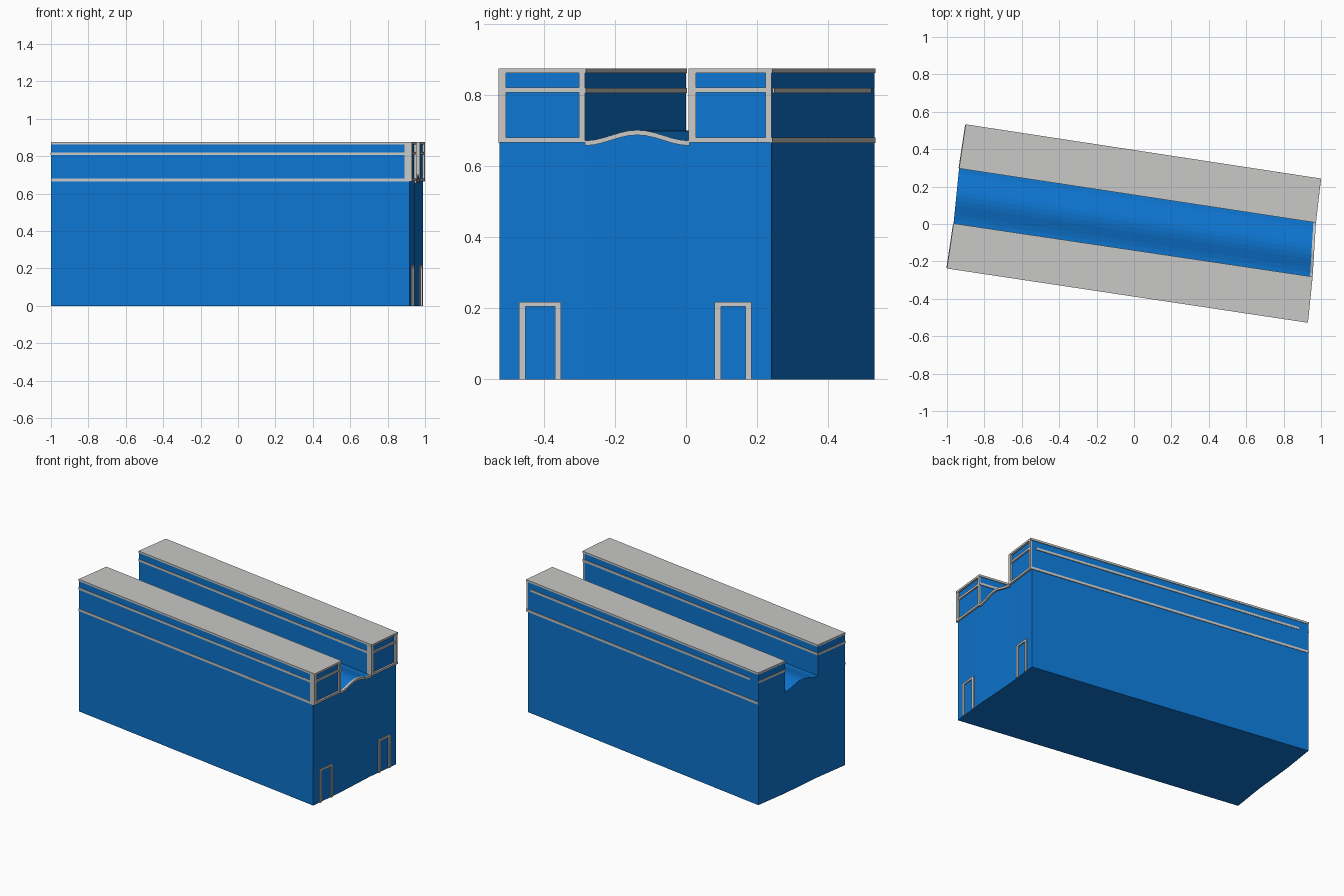
import bpy, math
from mathutils import Vector

if "Cube" in bpy.data.objects:
    bpy.data.objects.remove(bpy.data.objects["Cube"])


def material(name, rgb):
    m = bpy.data.materials.new(name)
    m.use_nodes = True
    m.diffuse_color = (*rgb, 1)
    m.node_tree.nodes["Principled BSDF"].inputs["Base Color"].default_value = (*rgb, 1)
    return m


BLUE = material("wall blue", (0.004, 0.18, 0.64))
GREY = material("trim grey", (0.58, 0.58, 0.57))
DOOR = material("door blue", (0.036, 0.13, 0.38))

# Plan: the slightly skewed ends, front to back, with a break at each tower wall
Y = [-0.525, -0.285, 0.01, 0.24]
RIGHT = [Vector((x, y)) for x, y in zip((0.93, 0.955, 0.973, 1.0), Y)]
LEFT = [Vector(p) for p in ((-1, -0.235), (-0.965, 0.0), (-0.935, 0.3), (-0.9, 0.53))]
TOP, EAVE, SLAB, PROUD, LIP = 0.875, 0.67, 0.862, 0.012, 0.003


def plan(y, t):
    """Plan point: y picks the line along the building, t runs right end to left end."""
    i = 0 if y < Y[1] else 1 if y < Y[2] else 2
    f = (y - Y[i]) / (Y[i + 1] - Y[i])
    return RIGHT[i].lerp(RIGHT[i + 1], f).lerp(LEFT[i].lerp(LEFT[i + 1], f), t)


def loft(name, sections, mat):
    """Join a row of four-cornered sections into one closed solid."""
    verts = [p for s in sections for p in s]
    faces = [(3, 2, 1, 0)]
    for k in range(len(sections) - 1):
        a, b = 4 * k, 4 * k + 4
        faces += [(a + i, a + (i + 1) % 4, b + (i + 1) % 4, b + i) for i in range(4)]
    n = len(verts)
    faces.append((n - 4, n - 3, n - 2, n - 1))
    mesh = bpy.data.meshes.new(name)
    mesh.from_pydata(verts, [], faces)
    mesh.materials.append(mat)
    obj = bpy.data.objects.new(name, mesh)
    bpy.context.collection.objects.link(obj)
    return obj


def section(a, b, z0, z1):
    return [(a[0], a[1], z0), (b[0], b[1], z0), (b[0], b[1], z1), (a[0], a[1], z1)]


def arch(y):
    f = (y - Y[1]) / (Y[2] - Y[1])
    return EAVE + 0.03 * math.sin(math.pi * min(max(f, 0), 1)) ** 2


def end_trim(name, ys, z0, z1, out=0.0, inner=PROUD + 0.002):
    """Trim on the right end; z0 and z1 are functions of y."""
    rows = []
    for y in ys:
        p = plan(y, 0)
        rows.append(section((p.x - inner, y), (p.x + out, y), z0(y), z1(y)))
    return loft(name, rows, GREY)


def flat_trim(name, y0, y1, z0, z1, **kw):
    return end_trim(name, (y0, y1), lambda y: z0, lambda y: z1, **kw)


def long_trim(name, y, side, t0, t1, z0, z1):
    rows = []
    for t in (t0, t1):
        p = plan(y, t)
        a, b = (p.x, p.y - side * 0.002), (p.x, p.y + side * LIP)
        rows.append(section(*((a, b) if side < 0 else (b, a)), z0, z1))
    return loft(name, rows, GREY)


# Main hall with an arched roof, the two towers carried on its sides
ARCH_Y = [Y[1] + (Y[2] - Y[1]) * i / 12 for i in range(13)]
inset = Vector((-PROUD, 0))


def hall_row(y, z):
    return section(plan(y, 1), plan(y, 0) + inset, 0, z)


hall = loft("hall", [hall_row(Y[0], EAVE)] + [hall_row(y, arch(y)) for y in ARCH_Y]
            + [hall_row(Y[3], EAVE)], BLUE)

for label, a, b in (("front", Y[0], Y[1]), ("back", Y[2], Y[3])):
    mid = (a + b) / 2
    # Tower walls and overhanging roof slab
    rows = [section(plan(y, 1), plan(y, 0) + inset, EAVE, SLAB) for y in (a, b - 1e-5)]
    loft(label + "_tower", rows, BLUE)
    rows = []
    for y, d in ((a, -LIP), (b - 1e-5, LIP)):
        shift = Vector((0, d))
        rows.append(section(plan(y, 1) + shift, plan(y, 0) + shift, SLAB, TOP))
    loft(label + "_roof_slab", rows, GREY)
    # Posts and bands on the right end
    flat_trim(label + "_tower_post_a", a - LIP if a > Y[0] else a, a + 0.018, EAVE, SLAB)
    flat_trim(label + "_tower_post_b", b - 0.016, b, EAVE, SLAB)
    flat_trim(label + "_tower_band", a, b, 0.808, 0.822, out=-0.003)
    end_trim(label + "_eave_trim", (a, b), lambda y: 0.667, lambda y: 0.681)
    # Band on the left end
    out = Vector((-LIP, 0))
    rows = [section(plan(y, 1) + out, plan(y, 1) - out, 0.806, 0.821) for y in (a, b - 1e-5)]
    loft(label + "_left_band", rows, GREY)

# Wavy trim following the arched roof
end_trim("arch_trim", ARCH_Y, lambda y: arch(y) - 0.012, lambda y: arch(y) + 0.002)

# Long bands on outer and inner walls
for label, y, side, t0, t1 in (("front", Y[0], -1, 0, 1), ("front_inner", Y[1] - 1e-5, 1, 0, 1),
                               ("back_inner", Y[2], -1, 0, 1), ("back", Y[3], 1, 0.02, 0.965)):
    long_trim(label + "_upper_band", y, side, t0, t1, 0.806, 0.821)
for label, y, side in (("front", Y[0], -1), ("back", Y[3], 1)):
    long_trim(label + "_lower_band", y, side, 0, 1, 0.665, 0.681)
for label, y in (("front", Y[0]), ("back_inner", Y[2])):
    long_trim(label + "_corner_post", y, -1, 0, 0.02, EAVE, SLAB)

# Recessed main doorway
D0, D1, DH, DEPTH = -0.24, -0.035, 0.287, 0.045


def door_box(name, back, front, z0, mat):
    rows = [section((plan(y, 0).x + back, y), (plan(y, 0).x + front, y), z0, DH)
            for y in (D0, D1)]
    return loft(name, rows, mat)


cutter = door_box("doorway_cutter", -PROUD - DEPTH, 0.05, 0.002, BLUE)
cutter.hide_render = True
cut = hall.modifiers.new("doorway", "BOOLEAN")
cut.operation, cut.solver, cut.object = "DIFFERENCE", "EXACT", cutter
bpy.context.view_layer.objects.active = hall
bpy.ops.object.modifier_apply(modifier=cut.name)
bpy.data.objects.remove(cutter)
door_box("main_door", -PROUD - DEPTH - 0.002, -PROUD - DEPTH + 0.004, 0.002, DOOR)

# Side door frames
for label, a, b in (("front", -0.47, -0.352), ("back", 0.08, 0.185)):
    flat_trim(label + "_door_post_a", a, a + 0.018, 0, 0.205, out=-0.005)
    flat_trim(label + "_door_post_b", b - 0.017, b, 0, 0.205, out=-0.005)
    flat_trim(label + "_door_lintel", a, b, 0.205, 0.218, out=-0.005)
